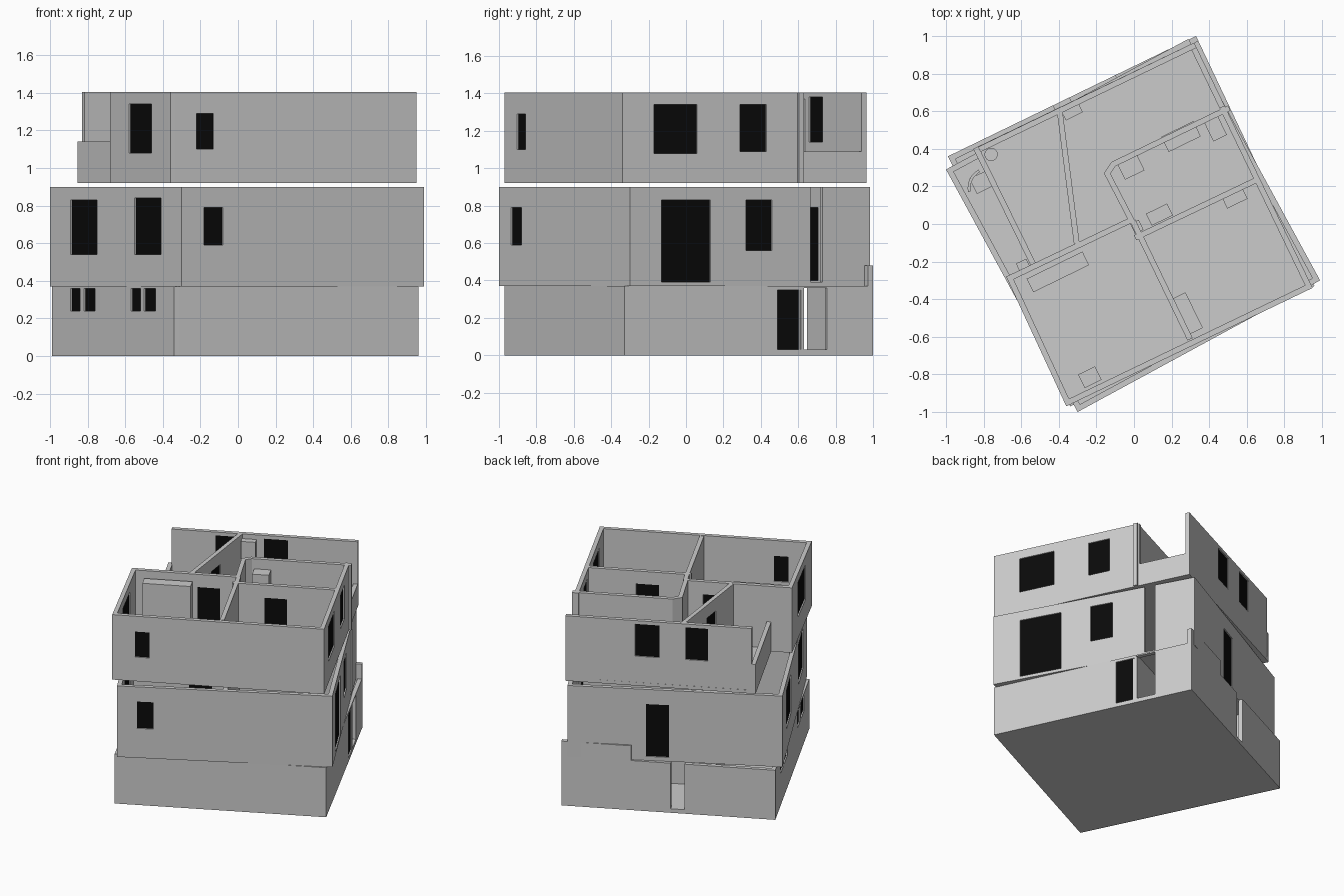
import bpy, bmesh, math
from mathutils import Vector

if "Cube" in bpy.data.objects:
    bpy.data.objects.remove(bpy.data.objects["Cube"])

T = 0.03                       # wall thickness
ROT = math.radians(26)
black = bpy.data.materials.new("black_glass")
black.diffuse_color = (0.003, 0.003, 0.003, 1)
black.use_nodes = True
black.node_tree.nodes["Principled BSDF"].inputs["Base Color"].default_value = black.diffuse_color


def finish(name, bm, mat=None):
    bmesh.ops.remove_doubles(bm, verts=bm.verts, dist=1e-5)
    bmesh.ops.recalc_face_normals(bm, faces=bm.faces)
    me = bpy.data.meshes.new(name)
    bm.to_mesh(me)
    bm.free()
    ob = bpy.data.objects.new(name, me)
    bpy.context.collection.objects.link(ob)
    if mat:
        me.materials.append(mat)
    return ob


def prism(name, pts, z0, z1, mat=None):
    bm = bmesh.new()
    f = bm.faces.new([bm.verts.new((x, y, z0)) for x, y in pts])
    r = bmesh.ops.extrude_face_region(bm, geom=[f])
    vs = [v for v in r["geom"] if isinstance(v, bmesh.types.BMVert)]
    bmesh.ops.translate(bm, verts=vs, vec=(0, 0, z1 - z0))
    return finish(name, bm, mat)


def box(name, cx, cy, w, d, z0, z1):
    u = Vector((math.cos(ROT), math.sin(ROT)))
    v = Vector((-u.y, u.x))
    c = Vector((cx, cy))
    pts = [c + u * w / 2 * a + v * d / 2 * b for a, b in ((-1, -1), (1, -1), (1, 1), (-1, 1))]
    return prism(name, pts, z0, z1)


def wall(name, p, q, z0, z1, axis=0, holes=(), thick=T):
    """Wall from p to q, thickened to the left; holes are (lo, hi, bottom, top, glazed)
    with lo/hi read on the x (0) or y (1) axis."""
    p, q = Vector(p), Vector(q)
    L = (q - p).length
    u = (q - p) / L
    n = Vector((-u.y, u.x))
    spans = []
    for lo, hi, a, b, g in holes:
        s = sorted((c - p[axis]) / (q[axis] - p[axis]) * L for c in (lo, hi))
        spans.append((max(s[0], 0), min(s[1], L), max(a, z0), min(b, z1), g))
    xs = sorted({0, L} | {s[0] for s in spans} | {s[1] for s in spans})
    zs = sorted({z0, z1} | {s[2] for s in spans} | {s[3] for s in spans})

    def solid(i, k):
        if not (0 <= i < len(xs) - 1 and 0 <= k < len(zs) - 1):
            return False
        x, z = (xs[i] + xs[i + 1]) / 2, (zs[k] + zs[k + 1]) / 2
        return not any(s[0] < x < s[1] and s[2] < z < s[3] for s in spans)

    def at(s, t, z):
        c = p + u * s + n * t
        return (c.x, c.y, z)

    bm = bmesh.new()

    def quad(*c):
        bm.faces.new([bm.verts.new(at(*k)) for k in c])

    for i in range(len(xs) - 1):
        for k in range(len(zs) - 1):
            if not solid(i, k):
                continue
            a, b, c, d = xs[i], xs[i + 1], zs[k], zs[k + 1]
            for t in (0, thick):
                quad((a, t, c), (b, t, c), (b, t, d), (a, t, d))
            for s, j in ((a, i - 1), (b, i + 1)):
                if not solid(j, k):
                    quad((s, 0, c), (s, thick, c), (s, thick, d), (s, 0, d))
            for z, j in ((c, k - 1), (d, k + 1)):
                if not solid(i, j):
                    quad((a, 0, z), (b, 0, z), (b, thick, z), (a, thick, z))
    finish(name, bm)
    # black panes set inside the openings
    for j, (a, b, c, d, g) in enumerate(spans):
        if g:
            m = thick / 2
            prism(f"{name}_pane_{j}", [at(s, t, 0)[:2] for s, t in
                  ((a, m - .006), (b, m - .006), (b, m + .006), (a, m + .006))], c, d, black)


# Basement
F, R, B, L = (-.34, -.97), (.96, -.33), (.33, 1.0), (-.99, .36)
prism("basement_floor", [F, R, B, L], 0, .03)
wall("basement_front_wall", F, R, 0, .37)
wall("basement_right_wall", R, B, 0, .37, 1,
     [(.49, .615, .03, .35, True), (.625, .755, .03, .36, False)])
wall("basement_back_wall", B, L, 0, .48, 0,
     [(-1.1, -.10, .37, .48, False), (-.43, -.345, .03, .37, False)])
wall("basement_left_wall", L, F, 0, .37, 0,
     [(a, b, .24, .36, True) for a, b in ((-.89, -.84), (-.82, -.76), (-.57, -.52), (-.50, -.44))])
wall("basement_passage_wall", (.50, .63), (-.42, .19), .03, .37)
wall("basement_passage_end", (-.42, .19), (-.58, .53), .03, .37)

# Middle storey
F, R, B, L = (-.30, -1.0), (.99, -.30), (.29, .985), (-1.0, .29)
prism("middle_floor", [F, R, B, L], .37, .393)
wall("middle_front_wall", F, R, .37, .90, 0, [(-.18, -.08, .59, .79, True)])
wall("middle_right_wall", R, B, .37, .90, 1,
     [(-.13, .13, .393, .83, True), (.32, .46, .56, .83, True), (.665, .73, .393, .90, False)])
wall("middle_back_wall", B, L, .37, .90, 0, [(-.32, -.18, .40, .79, True)])
wall("middle_left_wall", L, F, .37, .90, 0,
     [(-.89, -.75, .54, .83, True), (-.55, -.41, .54, .84, True)])
wall("middle_cross_wall", (.62, .33), (-.66, -.33), .393, .90, 0, [(-.3, -.16, .393, .8, True)])
wall("middle_front_partition", (-.02, 0), (.32, -.63), .393, .90)

# Top storey with two cut-out terraces
F, R, B = (-.36, -.97), (.95, -.34), (.32, .965)
Z0, ZF, Z1 = .92, .945, 1.405
prism("top_floor", [F, R, B, (-.855, .40), (-.55, -.22), (-.68, -.28)], Z0, ZF)
wall("top_front_wall", F, R, Z0, Z1, 0, [(-.22, -.13, 1.10, 1.29, True)])
wall("top_right_wall", R, B, Z0, Z1, 1,
     [(-.17, .06, 1.08, 1.34, True), (.29, .43, 1.09, 1.34, True), (.63, 1.1, 1.09, 1.5, False)])
wall("top_back_wall", B, (-.83, .41), Z0, Z1, 0,
     [(-.26, -.11, 1.14, 1.38, True), (-.56, -.42, 1.14, 1.38, True)])
wall("top_left_wall", (-.68, -.28), F, Z0, Z1, 0, [(-.58, -.46, 1.08, 1.34, True)])
wall("terrace_parapet", (-.855, .40), (-.55, -.22), Z0, 1.14)

# Top storey partitions
wall("cross_wall_left", (-.01, .04), (-.68, -.28), Z0, Z1, 0, [(-.27, -.13, ZF, 1.31, True)])
wall("cross_wall_right", (.65, .25), (.0, -.06), Z0, Z1, 0, [(.2, .34, ZF, 1.31, True)])
wall("front_partition", (-.02, .01), (.285, -.62), Z0, Z1)
wall("slanted_partition", (-.29, -.10), (-.38, .60), Z0, Z1, 1, [(.15, .28, ZF, 1.31, True)])
wall("bedroom_back_wall", (.50, .63), (-.12, .33), Z0, Z1)
wall("bedroom_corner_wall", (-.12, .33), (-.16, .27), Z0, Z1)
wall("bedroom_side_wall", (-.16, .27), (-.02, .0), Z0, Z1)

# Furniture: centre x, y, width, depth, top height
for name, cx, cy, w, d, top in (
        ("wardrobe", -.405, -.255, .33, .08, 1.36), ("tall_cabinet", -.33, .60, .10, .06, 1.37),
        ("bedroom_cabinet", -.02, .31, .115, .11, 1.33), ("desk", .25, .465, .19, .09, 1.10),
        ("chest", .43, .515, .08, .13, 1.10), ("shelf", .135, .05, .125, .07, 1.12),
        ("pillar", .015, -.015, .05, .06, 1.3), ("side_shelf", .535, .14, .12, .07, 1.12),
        ("bed", .275, -.48, .10, .21, 1.06), ("stool", -.235, -.815, .10, .08, 1.05)):
    box(name, cx, cy, w, d, ZF, top)
box("small_chest", -.59, -.22, .06, .05, .393, .60)

# Round table on the top storey
prism("round_table", [(-.76 + .035 * math.cos(k * math.pi / 12), .37 + .035 * math.sin(k * math.pi / 12))
                      for k in range(24)], ZF, 1.04)

# Chair with a curved back in the open corner of the middle storey
box("chair_seat", -.815, .22, .09, .09, .393, .50)
arc = [math.radians(a) for a in range(120, 191, 10)]
prism("chair_back", [(-.77 + r * math.cos(a), .19 + r * math.sin(a))
                     for r, seq in ((.115, arc), (.10, arc[::-1])) for a in seq], .45, .60)
